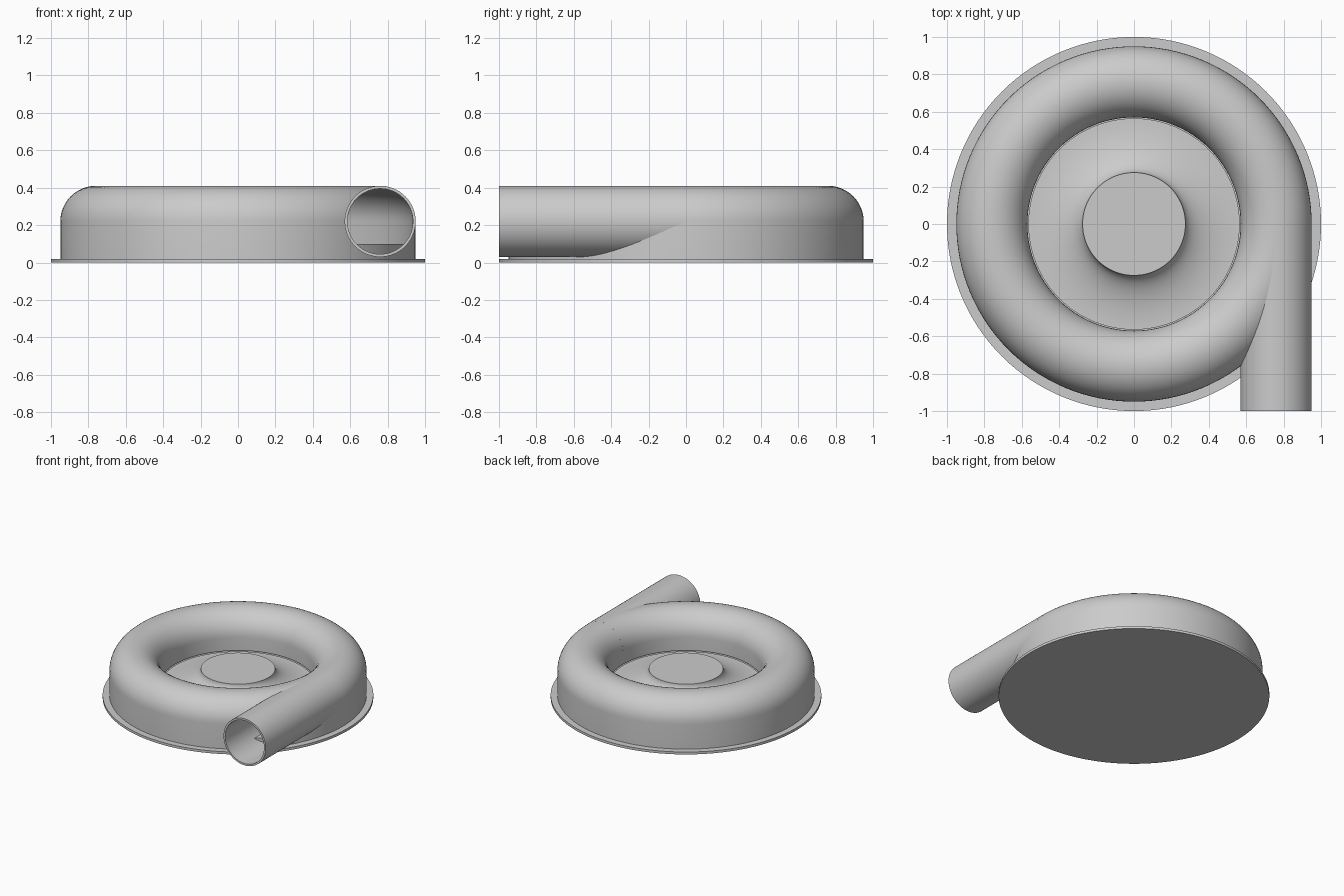
import bpy, bmesh, math
from mathutils import Matrix

cube = bpy.data.objects.get("Cube")
if cube:
    bpy.data.objects.remove(cube, do_unlink=True)

grey = bpy.data.materials.new("plain grey")
grey.use_nodes = True
COLOUR = (0.6, 0.6, 0.6, 1)
grey.diffuse_color = COLOUR
grey.node_tree.nodes["Principled BSDF"].inputs["Base Color"].default_value = COLOUR

RING, TUBE, MID, WALL = 0.76, 0.19, 0.22, 0.015   # volute ring, tube radius, centre height


def arc(cx, cz, rx, rz, a0, a1, n=24):
    """Points on an elliptical arc, angles in degrees."""
    angles = [math.radians(a0 + (a1 - a0) * i / n) for i in range(n + 1)]
    return [(cx + rx * math.cos(a), cz + rz * math.sin(a)) for a in angles]


def lathe(name, profile, closed=False, steps=128, matrix=Matrix()):
    """Spin a radius/height profile round the z axis, then place it."""
    bm = bmesh.new()
    verts = [bm.verts.new((r, 0, z)) for r, z in profile]
    edges = [bm.edges.new(pair) for pair in zip(verts, verts[1:])]
    if closed:
        edges.append(bm.edges.new((verts[-1], verts[0])))
    bmesh.ops.spin(bm, geom=verts + edges, cent=(0, 0, 0), axis=(0, 0, 1),
                   angle=math.tau, steps=steps, use_merge=False)
    bmesh.ops.remove_doubles(bm, verts=bm.verts, dist=1e-5)
    bmesh.ops.dissolve_degenerate(bm, edges=bm.edges, dist=1e-6)
    bmesh.ops.recalc_face_normals(bm, faces=bm.faces)
    bm.transform(matrix)
    mesh = bpy.data.meshes.new(name)
    bm.to_mesh(mesh)
    bm.free()
    obj = bpy.data.objects.new(name, mesh)
    bpy.context.collection.objects.link(obj)
    mesh.materials.append(grey)
    return obj


def smooth(obj):
    bpy.ops.object.select_all(action='DESELECT')
    obj.select_set(True)
    bpy.context.view_layer.objects.active = obj
    bpy.ops.object.shade_smooth_by_angle(angle=math.radians(30))


# Flat round base plate
base = lathe("base_plate", [(0, 0), (1, 0), (1, 0.02), (0, 0.02)])

# Floor of the housing with the flared hub in the middle
hub = lathe("floor_and_hub",
            [(0, 0.235), (0.275, 0.235)]
            + arc(0.565, 0.235, 0.29, 0.125, 180, 270)[1:]
            + [(0.565, 0.1), (0.94, 0.1), (0.94, 0.015), (0, 0.015)])

# Hollow volute: straight outer wall, rounded top, short inner wall
inner = TUBE - WALL
volute = lathe("volute_housing",
               [(RING + TUBE, 0.015)]
               + arc(RING, MID, TUBE, TUBE, 0, 180)
               + [(RING - TUBE, 0.115), (RING - inner, 0.115)]
               + arc(RING, MID, inner, inner, 180, 0)
               + [(RING + inner, 0.015)], closed=True)

# Outlet pipe, tangent to the volute and open at the front
along_front = Matrix.Translation((RING, 0, MID)) @ Matrix.Rotation(math.pi / 2, 4, 'X')
pipe = lathe("outlet_pipe", [(TUBE, 0), (TUBE, 1), (inner, 1), (inner, 0)],
             closed=True, steps=64, matrix=along_front)

# Bore opening the volute into the pipe
bore = 0.178
cutter = lathe("bore_cutter", [(0, 0.05), (bore, 0.05), (bore, 1.1), (0, 1.1)],
               steps=64, matrix=along_front)
cutter.hide_render = True
cutter.hide_set(True)
cut = volute.modifiers.new("bore", 'BOOLEAN')
cut.operation = 'DIFFERENCE'
cut.solver = 'EXACT'
cut.object = cutter
bpy.context.view_layer.objects.active = volute
bpy.ops.object.modifier_apply(modifier=cut.name)
bpy.data.objects.remove(cutter, do_unlink=True)

for part in (base, hub, volute, pipe):
    smooth(part)
